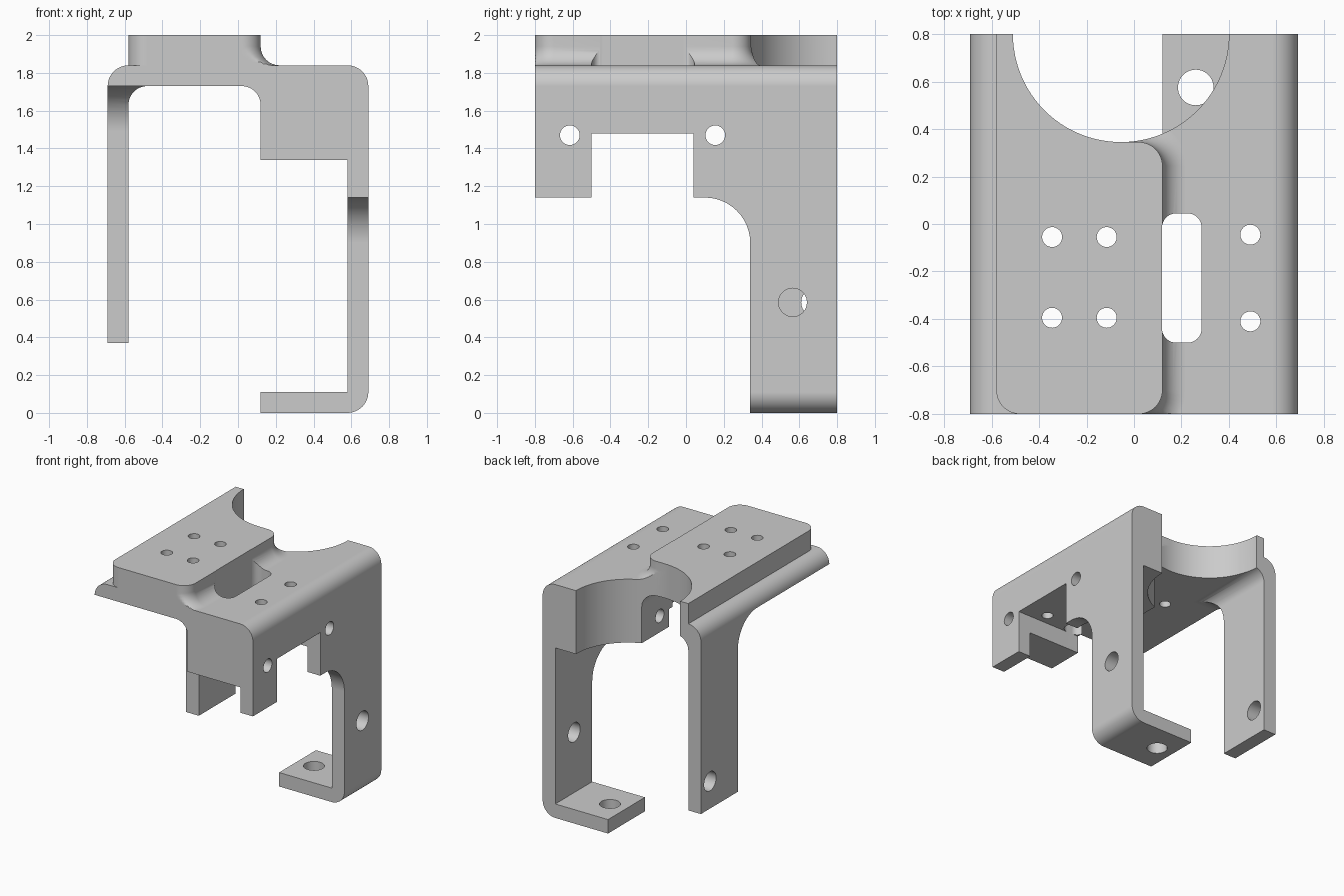
import bpy, bmesh
from math import sin, cos, radians

cube = bpy.data.objects.get("Cube")
if cube:
    bpy.data.objects.remove(cube, do_unlink=True)

grey = bpy.data.materials.new("plain grey")
grey.use_nodes = True
GREY = (0.6, 0.6, 0.6, 1)
grey.diffuse_color = GREY
grey.node_tree.nodes["Principled BSDF"].inputs["Base Color"].default_value = GREY


def arc(cx, cy, r, start, end, n=12):
    angles = [radians(start + (end - start) * i / n) for i in range(n + 1)]
    return [(cx + r * cos(a), cy + r * sin(a)) for a in angles]


def loft(name, rings):
    """Closed solid through equal-length rings of 3D points."""
    bm = bmesh.new()
    loops = [[bm.verts.new(p) for p in ring] for ring in rings]
    n = len(loops[0])
    for lo, hi in zip(loops, loops[1:]):
        for i in range(n):
            j = (i + 1) % n
            bm.faces.new((lo[i], lo[j], hi[j], hi[i]))
    bm.faces.new(loops[0][::-1])
    bm.faces.new(loops[-1])
    bmesh.ops.recalc_face_normals(bm, faces=bm.faces)
    mesh = bpy.data.meshes.new(name)
    bm.to_mesh(mesh)
    bm.free()
    mesh.materials.append(grey)
    ob = bpy.data.objects.new(name, mesh)
    bpy.context.collection.objects.link(ob)
    return ob


def prism(name, outline, axis, lo, hi):
    """Extrude a 2D outline along the given axis."""
    place = {"x": lambda p, t: (t, p[0], p[1]),
             "y": lambda p, t: (p[0], t, p[1]),
             "z": lambda p, t: (p[0], p[1], t)}[axis]
    return loft(name, [[place(p, t) for p in outline] for t in (lo, hi)])


def combine(body, tool, operation):
    mod = body.modifiers.new("combine", "BOOLEAN")
    mod.operation, mod.solver, mod.object = operation, "EXACT", tool
    bpy.context.view_layer.objects.active = body
    bpy.ops.object.modifier_apply(modifier=mod.name)
    bpy.data.objects.remove(tool, do_unlink=True)


def cut(outline, axis, lo, hi):
    combine(bracket, prism("cutter", outline, axis, lo, hi), "DIFFERENCE")


def drill(cx, cy, r, axis, lo, hi, n=40):
    cut(arc(cx, cy, r, 0, 360, n)[:-1], axis, lo, hi)


# Bent bracket: legs, top plate, solid side block and foot
profile = [(-0.69, 0.37)]
profile += arc(-0.58, 1.73, 0.11, 180, 90)
profile += arc(0.58, 1.73, 0.11, 90, 0)
profile += arc(0.58, 0.11, 0.11, 0, -90)
profile += [(0.12, 0), (0.12, 0.11), (0.58, 0.11), (0.58, 1.34), (0.12, 1.34)]
profile += arc(0.02, 1.63, 0.1, 0, 90)
profile += arc(-0.48, 1.63, 0.1, 90, 180)
profile += [(-0.58, 0.37)]
bracket = prism("bracket", profile, "y", -0.8, 0.8)


# Raised pad with a concave fillet down its right side
def pad_ring(z, grow):
    pts = arc(-0.48, -0.7, 0.1, 180, 270)
    pts += arc(0.02, -0.7, 0.1 + grow, 270, 360)
    pts += arc(0.02, 0.245, 0.1 + grow, 0, 90)
    pts += [(-0.055, 0.345 + grow), (-0.055, 0.8), (-0.58, 0.8)]
    return [(x, max(y, -0.8), z) for x, y in pts]


rings = [pad_ring(1.8, 0.1)]
for i in range(9):
    a = radians(90 * i / 8)
    rings.append(pad_ring(1.94 - 0.1 * cos(a), 0.1 - 0.1 * sin(a)))
rings.append(pad_ring(2.0, 0))
combine(bracket, loft("pad", rings), "UNION")


# Space in front of each leg, with a rounded inner corner
def leg_gap(top, lo, hi):
    outline = [(-0.9, -0.1), (0.34, -0.1)] + arc(0.1, top - 0.24, 0.24, 0, 90) + [(-0.9, top)]
    cut(outline, "x", lo, hi)


leg_gap(1.14, 0, 0.8)
leg_gap(1.73, -0.8, -0.4)

# Notch across the block, slot through the top, round recess at the back
cut([(-0.5, 1), (0.04, 1), (0.04, 1.48), (-0.5, 1.48)], "x", 0, 0.8)
slot = []
for cx, cy, start in ((0.225, -0.015, 0), (0.178, -0.015, 90),
                      (0.178, -0.44, 180), (0.225, -0.44, 270)):
    slot += arc(cx, cy, 0.06, start, start + 90, 8)
cut(slot, "z", 1.2, 2.1)
drill(-0.055, 0.8, 0.455, "z", 1.2, 2.1, 96)

# Screw holes in the pad and the plate
for y in (-0.055, -0.395):
    for x in (-0.345, -0.115):
        drill(x, y, 0.042, "z", 1.5, 2.1)
for y in (-0.045, -0.41):
    drill(0.49, y, 0.042, "z", 1.4, 2.1)

# Cross holes through the block, both legs and the foot
for y in (-0.615, 0.155):
    drill(y, 1.47, 0.052, "x", 0, 0.8)
drill(0.565, 0.585, 0.075, "x", 0.5, 0.8)
drill(0.685, 0.585, 0.075, "x", -0.8, -0.5)
drill(0.26, 0.575, 0.075, "z", -0.1, 0.2)

# Smooth curves, sharp edges
bpy.ops.object.select_all(action="DESELECT")
bracket.select_set(True)
bpy.context.view_layer.objects.active = bracket
bpy.ops.object.shade_smooth_by_angle(angle=radians(30))
weighted = bracket.modifiers.new("even shading", "WEIGHTED_NORMAL")
weighted.keep_sharp = True
